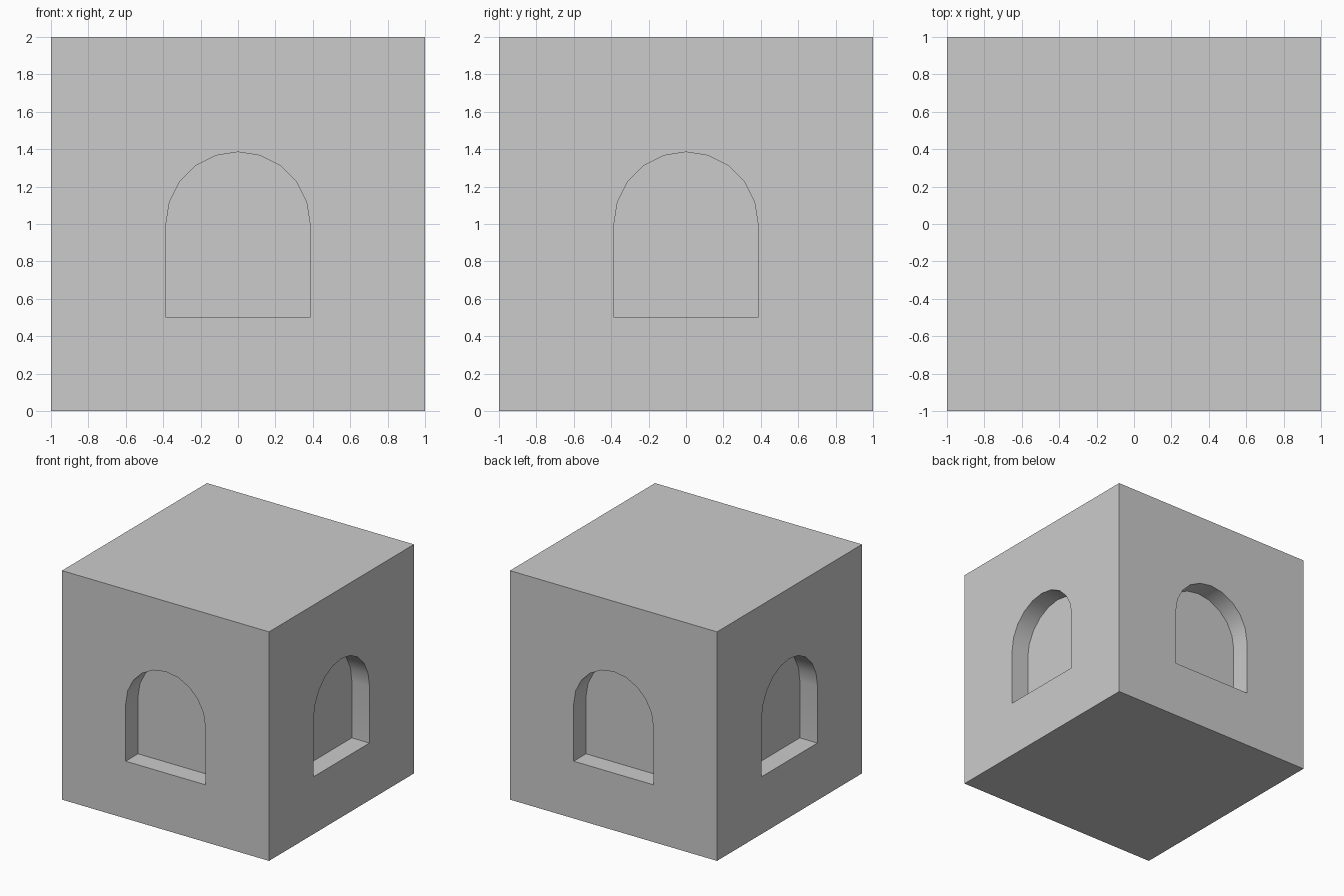
import bpy, bmesh
from math import sin, cos, pi, radians
from mathutils import Matrix

if "Cube" in bpy.data.objects:
    bpy.data.objects.remove(bpy.data.objects["Cube"])

SIZE, DEPTH = 2.0, 0.17
RADIUS, SILL, SPRING, SEGMENTS = 0.385, 0.5, 1.0, 10


def add_object(name, bm):
    mesh = bpy.data.meshes.new(name)
    bm.to_mesh(mesh)
    bm.free()
    obj = bpy.data.objects.new(name, mesh)
    bpy.context.collection.objects.link(obj)
    return obj


# Solid block standing on the ground
bm = bmesh.new()
bmesh.ops.create_cube(bm, size=SIZE, matrix=Matrix.Translation((0, 0, SIZE / 2)))
block = add_object("niche_block", bm)

# Arched window outline: sill, straight jambs, ten-sided half-round head
outline = [(-RADIUS, SILL), (RADIUS, SILL)]
outline += [(RADIUS * cos(pi * i / SEGMENTS), SPRING + RADIUS * sin(pi * i / SEGMENTS))
            for i in range(SEGMENTS + 1)]

# One arched cutter per side, turned around the vertical axis
bm = bmesh.new()
for side in range(4):
    turn = Matrix.Rotation(side * pi / 2, 4, 'Z')
    inner = -SIZE / 2 + DEPTH
    outer = -SIZE / 2 - 0.1
    face = bm.faces.new([bm.verts.new((x, inner, z)) for x, z in outline])
    extruded = bmesh.ops.extrude_face_region(bm, geom=[face], use_keep_orig=True)
    moved = [v for v in extruded["geom"] if isinstance(v, bmesh.types.BMVert)]
    bmesh.ops.translate(bm, verts=moved, vec=(0, outer - inner, 0))
    bmesh.ops.transform(bm, matrix=turn, verts=list(face.verts) + moved)
bmesh.ops.recalc_face_normals(bm, faces=bm.faces)
cutter = add_object("niche_cutter", bm)
cutter.hide_render = True

# Carve the four niches, then drop the cutter
cut = block.modifiers.new("niches", 'BOOLEAN')
cut.operation = 'DIFFERENCE'
cut.solver = 'EXACT'
cut.object = cutter
bpy.context.view_layer.objects.active = block
block.select_set(True)
cutter.select_set(False)
bpy.ops.object.modifier_apply(modifier=cut.name)
bpy.data.objects.remove(cutter)

# Smooth arch heads, crisp corners
bpy.ops.object.shade_smooth_by_angle(angle=radians(30))
